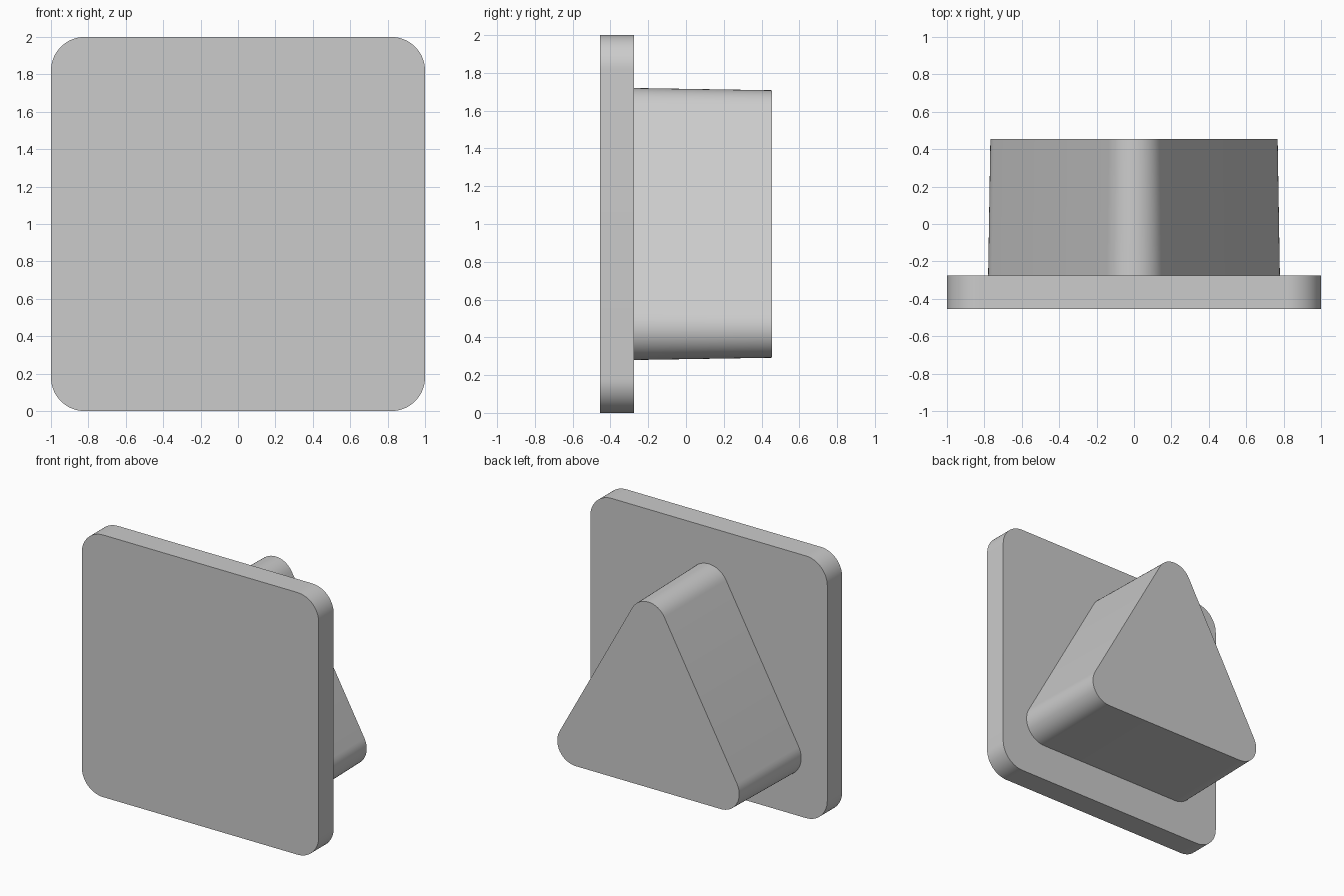
import bpy
import bmesh
import math
from mathutils import Vector

cube = bpy.data.objects.get("Cube")
if cube:
    bpy.data.objects.remove(cube, do_unlink=True)

grey = bpy.data.materials.new("light grey")
grey.use_nodes = True
colour = (0.6, 0.6, 0.6, 1)
grey.diffuse_color = colour
grey.node_tree.nodes["Principled BSDF"].inputs["Base Color"].default_value = colour


def rounded_outline(centres, radius, steps=16):
    """Outline of a convex polygon, counter-clockwise centres grown by radius."""
    points = []
    count = len(centres)
    for i, centre in enumerate(centres):
        c = Vector(centre)
        before = c - Vector(centres[i - 1])
        after = Vector(centres[(i + 1) % count]) - c
        # Sweep between the outward normals of the two neighbouring edges
        start = math.atan2(-before.x, before.y)
        sweep = (math.atan2(-after.x, after.y) - start) % math.tau
        for s in range(steps + 1):
            a = start + sweep * s / steps
            points.append(c + radius * Vector((math.cos(a), math.sin(a))))
    return points


def loft(name, centres, front, back, front_radius, back_radius):
    """Solid between two rounded outlines in the xz plane."""
    bm = bmesh.new()
    rings = []
    for y, radius in ((front, front_radius), (back, back_radius)):
        outline = rounded_outline(centres, radius)
        rings.append([bm.verts.new((p.x, y, p.y)) for p in outline])
    a, b = rings
    bm.faces.new(a)
    bm.faces.new(b[::-1])
    for i in range(len(a)):
        bm.faces.new((a[i - 1], b[i - 1], b[i], a[i]))
    bmesh.ops.recalc_face_normals(bm, faces=bm.faces)
    mesh = bpy.data.meshes.new(name)
    bm.to_mesh(mesh)
    bm.free()
    mesh.materials.append(grey)
    obj = bpy.data.objects.new(name, mesh)
    bpy.context.collection.objects.link(obj)
    bpy.ops.object.select_all(action="DESELECT")
    obj.select_set(True)
    bpy.context.view_layer.objects.active = obj
    bpy.ops.object.shade_smooth_by_angle(angle=math.radians(30))


# Square front plate with rounded corners
r = 0.18
lo, hi = r - 1, 1 - r
loft("front_plate", [(lo, r), (hi, r), (hi, 2 - r), (lo, 2 - r)],
     -0.455, -0.275, r, r)

# Triangular boss behind the plate, tapering slightly to the back
loft("triangular_boss", [(-0.613, 0.447), (0.613, 0.447), (0, 1.553)],
     -0.28, 0.455, 0.167, 0.155)
